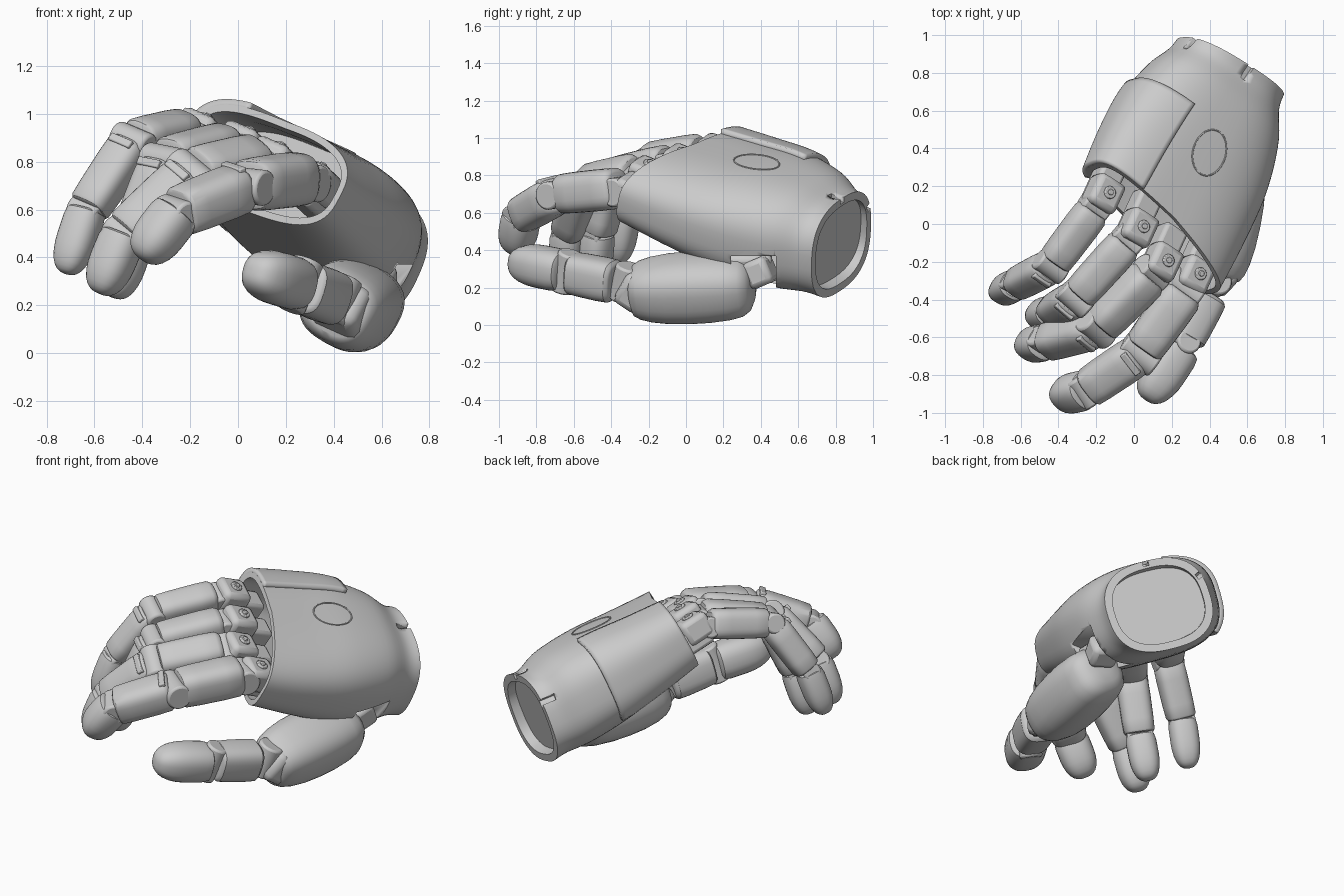
import bpy, bmesh
from math import cos, sin, asin, radians, copysign, pi
from mathutils import Vector as V, Matrix

if "Cube" in bpy.data.objects:
    bpy.data.objects.remove(bpy.data.objects["Cube"])

# ---------- helpers ----------
def sup(a, e):
    c, s = cos(a), sin(a)
    return copysign(abs(c) ** e, c), copysign(abs(s) ** e, s)

def finish(name, bm):
    bmesh.ops.recalc_face_normals(bm, faces=bm.faces)
    me = bpy.data.meshes.new(name)
    bm.to_mesh(me)
    bm.free()
    ob = bpy.data.objects.new(name, me)
    bpy.context.collection.objects.link(ob)
    return ob

def skin(name, rings, closed=True):
    bm = bmesh.new()
    vs = [[bm.verts.new(p) for p in r] for r in rings]
    n = len(vs[0])
    for r0, r1 in zip(vs, vs[1:]):
        for i in range(n if closed else n - 1):
            j = (i + 1) % n
            bm.faces.new((r0[i], r0[j], r1[j], r1[i]))
    if closed:
        bm.faces.new(vs[0])
        bm.faces.new(vs[-1])
    return finish(name, bm)

def frame(d, h):
    d = V(d).normalized()
    v = d.cross(V(h)).normalized()
    if v.z < 0:
        v = -v
    return d, d.cross(v).normalized(), v      # along, hinge, dorsal

def loft(name, p0, p1, h, rows, hw, hh, e=.68, sides=32):
    """straight rounded-box tube; rows = (fraction, scale)"""
    p0, p1 = V(p0), V(p1)
    d, h, v = frame(p1 - p0, h)
    rings = []
    for f, s in rows:
        c = p0.lerp(p1, f)
        ring = []
        for i in range(sides):
            x, y = sup(2 * pi * i / sides, e)
            ring.append(c + h * x * hw * s + v * y * hh * s)
        rings.append(ring)
    return skin(name, rings)

def box(name, c, d, h, size, bevel=.02):
    d, h, v = frame(d, h)
    bm = bmesh.new()
    bmesh.ops.create_cube(bm, size=1)
    m = Matrix((h, d, v)).transposed()
    for q in bm.verts:
        q.co = V(c) + m @ V([q.co[i] * size[i] for i in range(3)])
    ob = finish(name, bm)
    if bevel:
        b = ob.modifiers.new("bevel", 'BEVEL')
        b.width, b.segments = bevel, 2
    return ob

def cyl(name, c, axis, r, length, bevel=.012):
    bm = bmesh.new()
    bmesh.ops.create_cone(bm, cap_ends=True, segments=28, radius1=r, radius2=r, depth=length)
    m = Matrix.Translation(V(c)) @ V(axis).to_track_quat('Z', 'Y').to_matrix().to_4x4()
    bm.transform(m)
    ob = finish(name, bm)
    b = ob.modifiers.new("bevel", 'BEVEL')
    b.width, b.segments, b.limit_method = bevel, 2, 'ANGLE'
    return ob

# ---------- palm surface: centre, half width, half thickness from knuckles to wrist ----------
ROWS = [(.12, 0, .78, .48, .21), (.22, .21, .69, .487, .245), (.325, .43, .60, .472, .28),
        (.42, .63, .515, .41, .288), (.475, .76, .455, .335, .265), (.51, .83, .43, .315, .275)]
W0, W1 = V((-.70, .65, .28)), V((-.78, .505, .335))
N0, N1 = V((.44, .17, .88)), V((.40, .02, .90))
PALM_AXIS = V((-.39, -.85, .36))

def boxy(t, x, y):        # squarer corners towards the knuckles, rounder above the index side
    return .78 if x < 0 < y else .62 + .16 * t

def palm(t, a, off=0.0):
    s = min(max(t, 0), 1) * 5
    i = min(int(s), 4)
    f = s - i
    R = [ROWS[min(max(i + k, 0), 5)] for k in (-1, 0, 1, 2)]
    cx, cy, cz, rw, rn = [.5 * (2 * b + (c - a0) * f + (2 * a0 - 5 * b + 4 * c - d) * f * f
                          + (3 * b - a0 - 3 * c + d) * f ** 3) for a0, b, c, d in zip(*R)]
    x, y = sup(a, boxy(t, cos(a), sin(a)))
    lip = PALM_AXIS * (.06 * max(0, -x) * (1 - t) ** 4)       # rim reaches forward on the thumb side
    return V((cx, cy, cz)) + lip + W0.lerp(W1, t) * x * (rw + off) + N0.lerp(N1, t) * y * (rn + off)

def palm_ring(t, off):
    return [palm(t, 2 * pi * i / 72, off) for i in range(72)]

stations = [(.25, -.04), (.1, -.04), (.0, -.03)] + [(i / 24, 0) for i in range(25)] + [(1, -.045), (.86, -.045)]
shell = skin("palm_shell", [palm_ring(*s) for s in stations])

def cut_shell(name, c, d, h, size):
    cut = box(name, c, d, h, size, 0)
    cut.hide_render = True
    cut.display_type = 'WIRE'
    b = shell.modifiers.new(name, 'BOOLEAN')
    b.object, b.operation = cut, 'DIFFERENCE'

# wrist slots and the pocket for the thumb mount
for k, deg in enumerate((90, 20)):
    a = radians(deg)
    p, out, d = palm(.99, a), palm(.99, a, .1) - palm(.99, a), palm(1, a) - palm(.9, a)
    cut_shell("slot_cutter_%d" % k, p, d, d.cross(out), (.035, .16, .06))
cut_shell("thumb_pocket_cutter", (.60, .36, .24), (0, 1, 0), (1, 0, 0), (.34, .24, .26))

# raised back-of-hand plate on the outer side
plate = skin("back_plate", [[palm(t * .45 / 20, radians(-38 + 110 * i / 34), .002) for i in range(35)]
                            for t in range(21)], closed=False)
m = plate.modifiers.new("thick", 'SOLIDIFY')
m.thickness, m.offset = .045, 0

# round access cover outline
ring = []
for i in range(40):
    u = 2 * pi * i / 40
    x, t = .2 * sin(u), .325 + .098 * cos(u)
    ring.append(palm(t, pi / 2 + copysign(asin(abs(x) ** (1 / boxy(t, -x, 1))), x), .001))
cu = bpy.data.curves.new("cover_ring", 'CURVE')
cu.dimensions, cu.bevel_depth = '3D', .004
sp = cu.splines.new('POLY')
sp.points.add(39)
for q, p in zip(sp.points, ring):
    q.co = (*p, 1)
sp.use_cyclic_u = True
bpy.context.collection.objects.link(bpy.data.objects.new("cover_ring", cu))

# ---------- finger parts ----------
SEG = [(0, .76), (.02, .87), (.08, .98), (.3, 1.0), (.75, .98), (.95, .95), (.985, .88), (1, .78)]

def tip(name, p0, p1, h, hw, hh):
    p0, p1 = V(p0), V(p1)
    end = p1 + (p1 - p0).normalized() * hw
    rows = [(0, .78), (.03, .93), (.15, 1), (.45, 1)]
    rows += [(.45 + .55 * sin(radians(g)), max(.05, cos(radians(g)) ** .72)) for g in (15, 30, 45, 57, 68, 77, 84, 89)]
    return loft(name, p0, end, h, rows, hw, hh, .8)

def gap(a, b, g0, g1):
    a, b = V(a), V(b)
    d = (b - a).normalized()
    return a + d * g0, b - d * g1

FINGERS = {
    "index":  ((.33, -.27, .74), (.03, -.685, .70), (-.26, -.88, .585), (-.345, -.90, .475), .114, .112),
    "middle": ((.16, -.20, .825), (-.20, -.555, .75), (-.48, -.63, .49), (-.545, -.64, .335), .104, .103),
    "ring":   ((.03, -.02, .89), (-.31, -.395, .805), (-.44, -.47, .48), (-.495, -.485, .315), .098, .096),
    "little": ((-.15, .16, .945), (-.44, -.225, .885), (-.635, -.325, .59), (-.695, -.355, .41), .092, .09),
}
for n, (k, pip, dip, end, w, t) in FINGERS.items():
    k, pip, dip, end = map(V, (k, pip, dip, end))
    h = V((.8, -.6, -.1)) if n == "index" else (pip - k).cross(dip - pip).normalized()
    d1 = (pip - k).normalized()
    # knuckle block with screw, and the mount reaching into the palm
    d, hh, v = frame(PALM_AXIS, W0)
    box(n + "_knuckle", k - v * .03, PALM_AXIS, W0, (.17, .18, .15), .03)
    cyl(n + "_screw", k + v * .045, v, .034, .02, .005)
    cyl(n + "_screw_head", k + v * .053, v, .016, .02, .004)
    box(n + "_mount", k - v * .08 - d * .08, PALM_AXIS, W0, (.14, .28, .13), .02)
    cyl(n + "_knuckle_hinge", k + d1 * .085 - v * .02, frame(d1, h)[1], w * .68, w * 1.7)
    # three segments with hinge discs between
    a, b = gap(k, pip, .11, .03)
    loft(n + "_proximal", a, b, h, SEG, w, t)
    cyl(n + "_middle_hinge", pip, frame(pip - k, h)[1], w * .66, w * 1.88)
    a, b = gap(pip, dip, .015, .02)
    loft(n + "_middle", a, b, h, SEG, w * .96, t * .93)
    cyl(n + "_end_hinge", dip, frame(dip - pip, h)[1], w * .58, w * 1.55)
    a, b = gap(dip, end, -.01, 0)
    tip(n + "_tip", a, b, h, w * .9, t * .88)
    # slim bar across the back of the middle hinge
    d2, h2, v2 = frame(dip - pip, h)
    box(n + "_hinge_bar", pip + v2 * t * .83 + d2 * .045, d2, h, (w * 1.2, .035, .03), .006)

# ---------- thumb ----------
TH = V((.36, .2, .9))
MCP, IP, END = V((.405, -.35, .225)), V((.255, -.64, .285)), V((.125, -.84, .325))
rear, front = V((.535, .365, .215)), V((.415, -.29, .185))
rows = [(0, .25), (.012, .52), (.04, .74), (.1, .89), (.2, .97), (.36, 1.02), (.52, 1.03),
        (.7, 1), (.84, .93), (.93, .84), (.98, .74), (1, .62)]
ROLL = (.88, 0, -.48)
loft("thumb_base", rear, front, ROLL, rows, .186, .175, .78, 40)
box("thumb_fork", (.43, -.26, .19), MCP - front, ROLL, (.22, .16, .2), .04)
box("thumb_mount", (.575, .40, .285), (-.3, -.7, -.3), W0, (.16, .14, .15), .03)
box("thumb_mount_arm", (.545, .33, .33), (0, -1, 0), W0, (.12, .26, .12), .03)
cyl("thumb_base_hinge", MCP + V((.01, .03, 0)), TH, .075, .2)
a, b = gap(MCP, IP, .03, .03)
loft("thumb_proximal", a, b, TH, SEG, .115, .106)
cyl("thumb_hinge", IP, TH, .066, .225)
a, b = gap(IP, END, .015, 0)
tip("thumb_tip", a, b, TH, .112, .115)

# ---------- shading ----------
for ob in bpy.context.collection.objects:
    if ob.type == 'MESH':
        ob.select_set(True)
        bpy.context.view_layer.objects.active = ob
bpy.ops.object.shade_smooth_by_angle(angle=radians(32))
